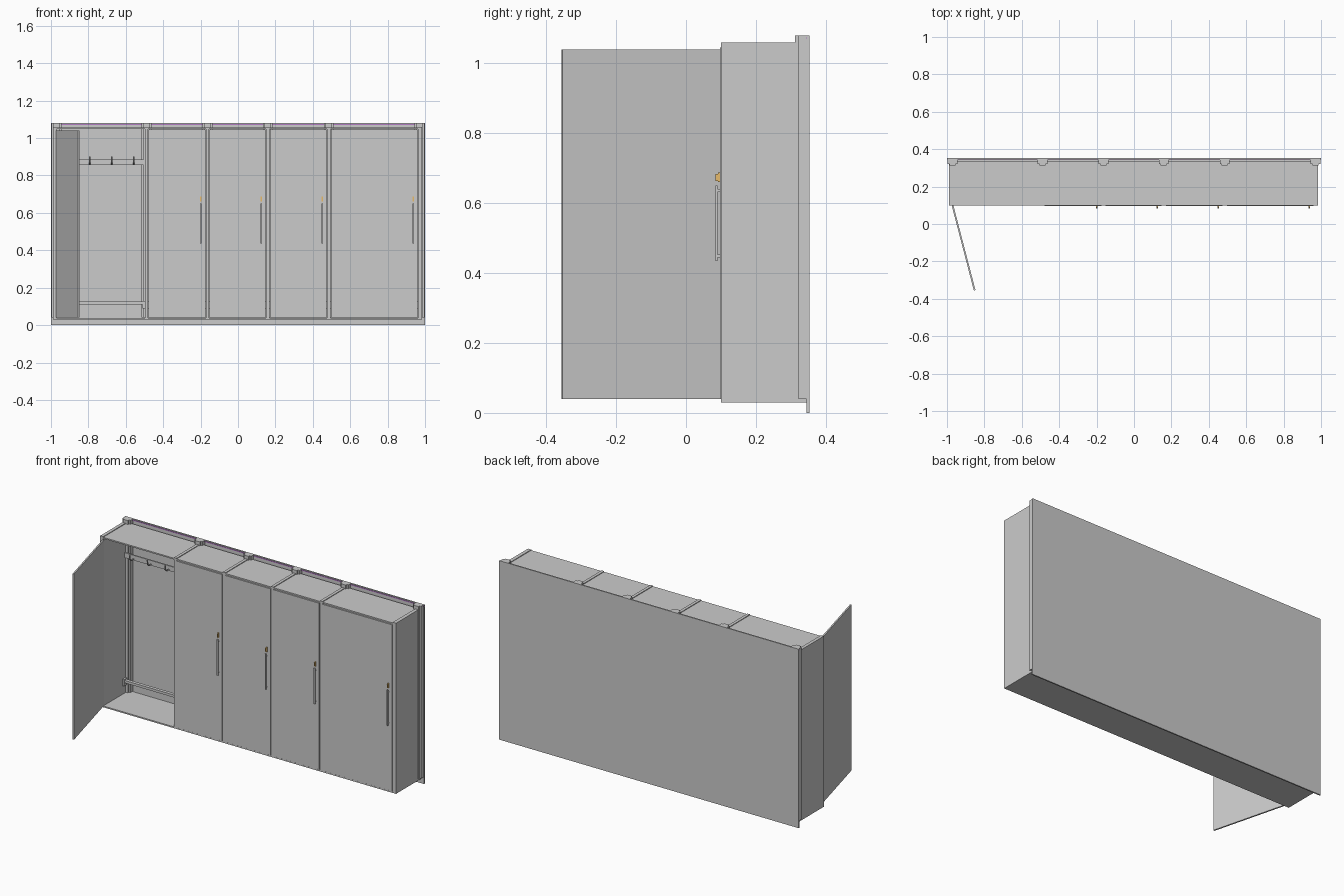
import bpy, math
from mathutils import Matrix

if "Cube" in bpy.data.objects:
    bpy.data.objects.remove(bpy.data.objects["Cube"])


def mat(name, color):
    m = bpy.data.materials.new(name)
    m.diffuse_color = color
    m.use_nodes = True
    m.node_tree.nodes["Principled BSDF"].inputs["Base Color"].default_value = m.diffuse_color
    return m


PURPLE = mat("purple", (0.45, 0.2, 0.55, 1))
BRASS = mat("brass", (0.8, 0.5, 0.15, 1))


def mesh_obj(name, verts, faces, material=None):
    me = bpy.data.meshes.new(name)
    me.from_pydata(verts, [], faces)
    ob = bpy.data.objects.new(name, me)
    bpy.context.collection.objects.link(ob)
    if material:
        me.materials.append(material)
    return ob


def box(name, x, y, z, material=None):
    """Box from (min, max) ranges."""
    v = [(a, b, c) for a in x for b in y for c in z]
    f = [(0, 1, 3, 2), (4, 6, 7, 5), (0, 4, 5, 1), (2, 3, 7, 6), (0, 2, 6, 4), (1, 5, 7, 3)]
    return mesh_obj(name, v, f, material)


def rod(name, pts, r):
    """Round bar along a path of points."""
    cu = bpy.data.curves.new(name, 'CURVE')
    cu.dimensions = '3D'
    cu.bevel_depth = r
    cu.bevel_resolution = 2
    cu.use_fill_caps = True
    s = cu.splines.new('POLY')
    s.points.add(len(pts) - 1)
    for p, q in zip(s.points, pts):
        p.co = (*q, 1)
    ob = bpy.data.objects.new(name, cu)
    bpy.context.collection.objects.link(ob)
    return ob


Z0, Z1 = 0.03, 1.06
FRONT, BACK = 0.1, 0.345

# Wall board behind the lockers, with coloured trim line
box("back_board", (-1, 1), (BACK, 0.353), (0, 1.08))
box("board_trim", (-1, 1), (BACK - 0.002, BACK), (1.07, 1.076), PURPLE)

# Compartment inner edges
bays = [(-0.97, -0.498), (-0.48, -0.172), (-0.154, 0.15), (0.168, 0.476), (0.494, 0.963)]

# Side walls and dividers, each with a channel post against the board
walls = [(-0.99, bays[0][0])]
walls += [(bays[i][1], bays[i + 1][0]) for i in range(4)]
walls += [(bays[4][1], 0.985)]
for i, (a, b) in enumerate(walls):
    outer = i in (0, 5)
    name = "side_wall" if outer else "divider"
    box(name, (a, b), (FRONT, BACK), (Z0, Z1))
    c = (a + b) / 2
    c = max(-0.97, min(0.97, c))
    box("post_flange", (c - 0.026, c + 0.026), (0.322, BACK), (Z0 + 0.01, 1.08))
    box("post_web", (c - 0.016, c + 0.016), (0.312, 0.322), (Z0 + 0.01, 1.08))

# Floors, tops, rails and hooks in each compartment
for a, b in bays:
    box("floor_panel", (a, b), (FRONT, BACK), (Z0, Z0 + 0.008))
    box("top_panel", (a, b), (FRONT, 0.335), (Z1 - 0.012, Z1 - 0.004))
    box("hook_rail", (a, b), (0.304, 0.312), (0.855, 0.885))
    w = b - a
    n = 4 if w > 0.4 else 3
    for k in range(n):
        x = a + w * (k + 0.5) / n
        rod("coat_hook", [(x, 0.304, 0.862), (x, 0.285, 0.862), (x, 0.272, 0.872), (x, 0.268, 0.9)], 0.004)
    box("lower_rail", (a, b), (0.285, 0.305), (0.11, 0.125))
    for x in (a + 0.006, b - 0.006):
        box("rail_bracket", (x - 0.006, x + 0.006), (0.283, 0.325), (0.09, 0.13))

# Small pipe hooks showing on the outer sides
for x in (-0.99, 0.985):
    rod("side_pipe", [(x, 0.34, 0.115), (x, 0.34, 0.085), (x, 0.333, 0.077), (x, 0.322, 0.077)], 0.004)

# Closed doors with handle and lock at the right edge
for a, b in bays[1:]:
    box("door", (a + 0.002, b - 0.002), (0.097, 0.106), (0.04, 1.045))
    x = b - 0.026
    box("handle", (x - 0.004, x + 0.004), (0.084, 0.09), (0.435, 0.65))
    for z in (0.445, 0.632):
        box("handle_mount", (x - 0.003, x + 0.003), (0.09, 0.097), (z, z + 0.008))
    box("lock_plate", (x - 0.004, x + 0.004), (0.091, 0.097), (0.66, 0.688), BRASS)
    box("key", (x - 0.0015, x + 0.0015), (0.084, 0.091), (0.664, 0.684), BRASS)

# Open door, swung on its left hinge
door = box("open_door", (0, 0.469), (-0.0045, 0.0045), (0.04, 1.04))
ang = math.atan2(-0.453, 0.118)
door.matrix_world = Matrix.Translation((-0.97, 0.099, 0)) @ Matrix.Rotation(ang, 4, 'Z')

# Centre the depth exactly as in the drawing
for ob in bpy.data.objects:
    if ob.type == 'CURVE':
        ob.data.resolution_u = 4
